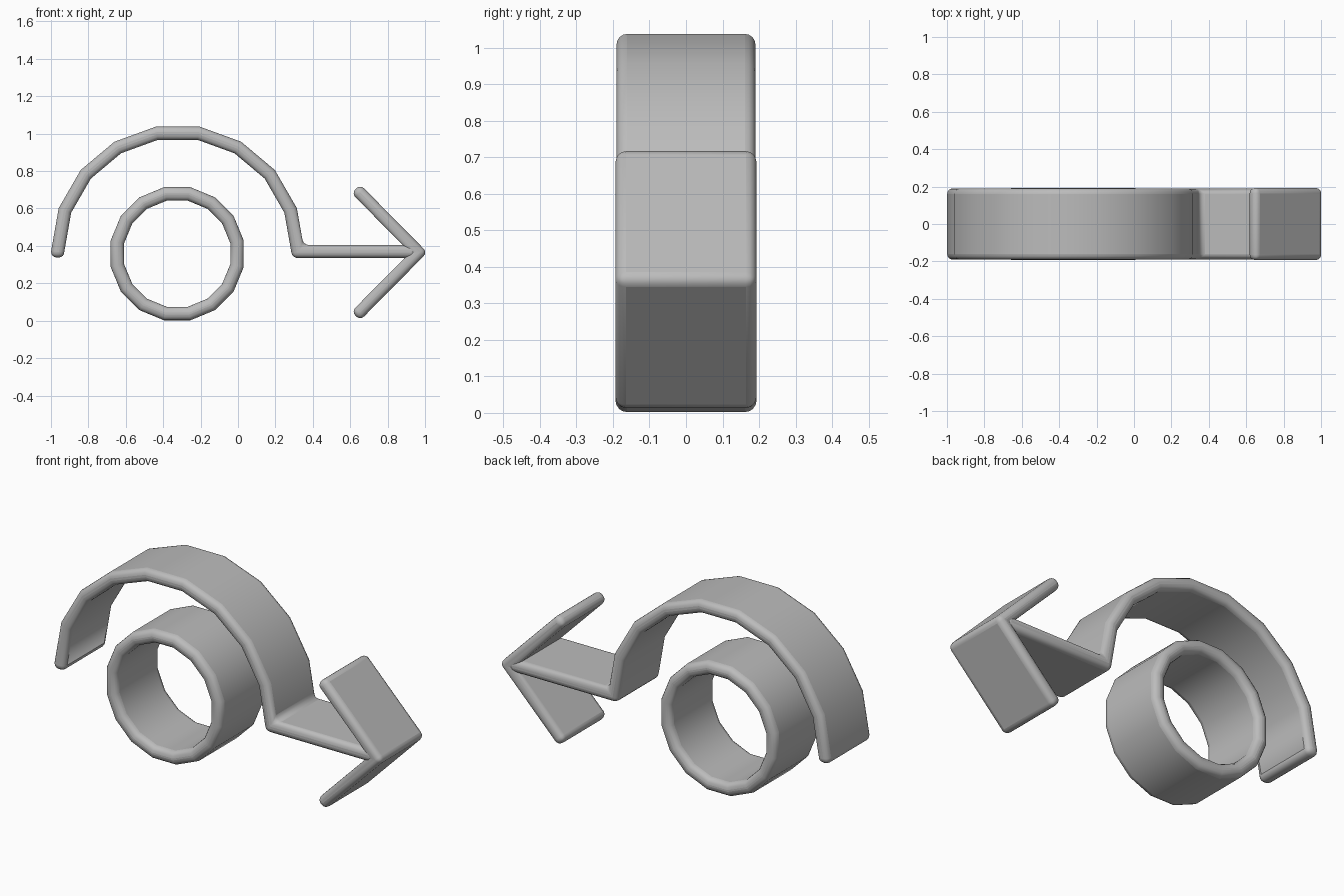
import bpy
import bmesh
import math
from mathutils import Vector

cube = bpy.data.objects.get("Cube")
if cube:
    bpy.data.objects.remove(cube, do_unlink=True)

grey = bpy.data.materials.new("plain_grey")
grey.use_nodes = True
grey.diffuse_color = (0.5, 0.5, 0.5, 1)
grey.node_tree.nodes["Principled BSDF"].inputs["Base Color"].default_value = (0.5, 0.5, 0.5, 1)


def arc(cx, cz, radius, start, end, steps):
    """Points along an arc in the x-z plane, angles in degrees."""
    angles = [math.radians(start + (end - start) * i / steps) for i in range(steps + 1)]
    return [(cx + radius * math.cos(a), cz + radius * math.sin(a)) for a in angles]


def ribbon(name, path, half_thick, half_depth, closed=False):
    """Band of even thickness following an x-z path, with rounded edges."""
    pts = [Vector(p) for p in path]
    n = len(pts)
    bm = bmesh.new()
    sections = []
    for i, p in enumerate(pts):
        before = pts[i - 1] if closed or i > 0 else None
        after = pts[(i + 1) % n] if closed or i < n - 1 else None
        d_in = (p - before).normalized() if before else (after - p).normalized()
        d_out = (after - p).normalized() if after else d_in
        tangent = (d_in + d_out).normalized()
        normal = Vector((-tangent.y, tangent.x))
        offset = normal * half_thick / tangent.dot(d_in)   # mitred corner
        a, b = p + offset, p - offset
        sections.append([bm.verts.new((q.x, y, q.y)) for q, y in
                         ((a, -half_depth), (b, -half_depth), (b, half_depth), (a, half_depth))])
    for i in range(n if closed else n - 1):
        s, t = sections[i], sections[(i + 1) % n]
        for k in range(4):
            m = (k + 1) % 4
            bm.faces.new((s[k], s[m], t[m], t[k]))
    if not closed:
        bm.faces.new(sections[0])
        bm.faces.new(sections[-1])
    bmesh.ops.recalc_face_normals(bm, faces=bm.faces)
    mesh = bpy.data.meshes.new(name)
    bm.to_mesh(mesh)
    bm.free()
    mesh.materials.append(grey)
    obj = bpy.data.objects.new(name, mesh)
    bpy.context.collection.objects.link(obj)
    bevel = obj.modifiers.new("rounded_edges", "BEVEL")
    bevel.width = half_thick * 0.88
    bevel.segments = 4
    bevel.limit_method = "ANGLE"
    bevel.angle_limit = math.radians(40)
    bpy.ops.object.select_all(action="DESELECT")
    obj.select_set(True)
    bpy.context.view_layer.objects.active = obj
    bpy.ops.object.shade_smooth_by_angle(angle=math.radians(35))
    return obj


# Closed ring with flats at top, bottom and sides
ring_path = arc(-0.325, 0.358, 0.326, 11.25, 371.25, 16)[:-1]
ribbon("ring", ring_path, 0.036, 0.193, closed=True)

# Half-circle band that turns the corner into the straight shaft
band_path = [(-0.964, 0.338)] + arc(-0.322, 0.37, 0.642, 180, 0, 9) + [(0.955, 0.37)]
ribbon("arch_and_shaft", band_path, 0.035, 0.19)

# Chevron arrow head
ribbon("arrow_head", [(0.63, 0.705), (0.966, 0.365), (0.63, 0.025)], 0.033, 0.193)
